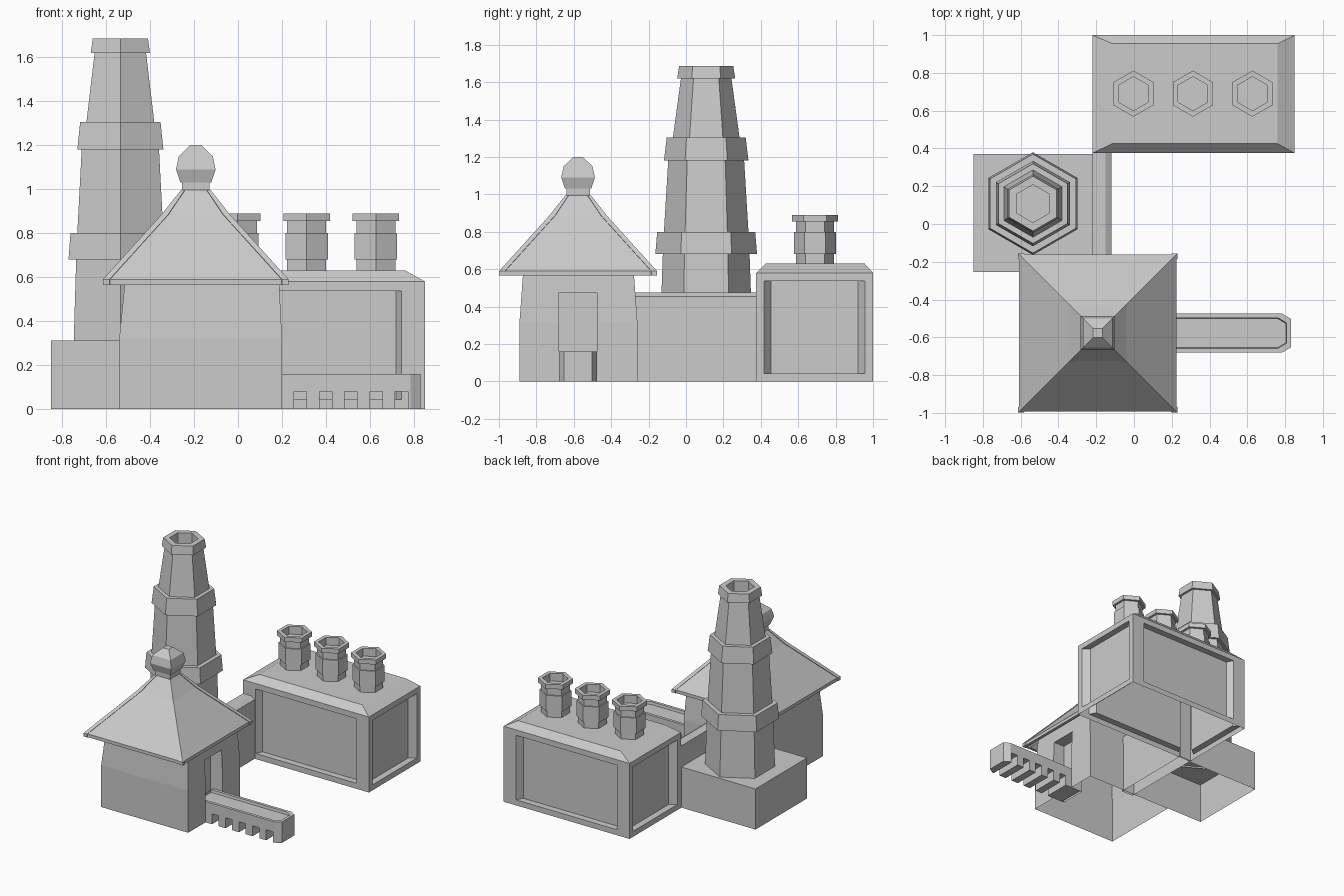
import bpy, bmesh, math

if "Cube" in bpy.data.objects:
    bpy.data.objects.remove(bpy.data.objects["Cube"])


def finish(name, bm):
    bmesh.ops.remove_doubles(bm, verts=bm.verts, dist=1e-5)
    bmesh.ops.recalc_face_normals(bm, faces=bm.faces)
    me = bpy.data.meshes.new(name)
    bm.to_mesh(me)
    bm.free()
    ob = bpy.data.objects.new(name, me)
    bpy.context.collection.objects.link(ob)
    return ob


def loft(rings, bottom=False, top=True):
    """Skin a stack of equal-length point rings."""
    bm = bmesh.new()
    vs = [[bm.verts.new(p) for p in r] for r in rings]
    n = len(vs[0])
    for a, b in zip(vs, vs[1:]):
        for i in range(n):
            j = (i + 1) % n
            bm.faces.new((a[i], a[j], b[j], b[i]))
    if bottom:
        bm.faces.new(vs[0][::-1])
    if top:
        bm.faces.new(vs[-1])
    bm.normal_update()
    return bm


def rect(x0, x1, y0, y1, z):
    return [(x0, y0, z), (x1, y0, z), (x1, y1, z), (x0, y1, z)]


def hexagon(cx, cy, r, z):
    return [(cx + r * math.cos(math.radians(30 + 60 * i)),
             cy + r * math.sin(math.radians(30 + 60 * i)), z) for i in range(6)]


def cut(ob, *boxes):
    """Subtract boxes, then apply the result to the object's mesh."""
    cutters = []
    for x0, x1, y0, y1, z0, z1 in boxes:
        c = finish("cutter", loft([rect(x0, x1, y0, y1, z0), rect(x0, x1, y0, y1, z1)], True))
        c.hide_render = True
        m = ob.modifiers.new("cut", 'BOOLEAN')
        m.operation, m.solver, m.object = 'DIFFERENCE', 'EXACT', c
        cutters.append(c)
    dg = bpy.context.evaluated_depsgraph_get()
    me = bpy.data.meshes.new_from_object(ob.evaluated_get(dg))
    ob.modifiers.clear()
    ob.data = me
    for c in cutters:
        bpy.data.objects.remove(c)


def open_bottom(ob):
    bm = bmesh.new()
    bm.from_mesh(ob.data)
    low = [f for f in bm.faces if all(v.co.z < 1e-4 for v in f.verts)]
    bmesh.ops.delete(bm, geom=low, context='FACES_ONLY')
    bm.to_mesh(ob.data)
    bm.free()


# House walls with a doorway on the right
walls = finish("house_walls", loft([
    rect(-.54, .20, -.89, -.26, 0), rect(-.54, .20, -.89, -.26, .32),
    rect(-.51, .185, -.868, -.282, .62)], True))
cut(walls, (.10, .4, -.68, -.475, -.1, .475))
open_bottom(walls)

# Flared roof with slightly raised hip ribs at the corners
CX, CY = -.192, -.577


def roof_ring(h, z, rib=.03, rise=.006):
    """Square ring; each side is panel, rib edge, corner, rib edge, panel."""
    side = [(h, -h), (h, -h + rib), (h - rise, -h + rib + .002),
            (h - rise, h - rib - .002), (h, h - rib)]
    pts = []
    for _ in range(4):
        pts += [(CX + x, CY + y, z) for x, y in side]
        side = [(-y, x) for x, y in side]
    return pts


finish("roof", loft([
    roof_ring(.30, .665), roof_ring(.40, .565), roof_ring(.422, .565), roof_ring(.422, .59),
    roof_ring(.155, .885), roof_ring(.12, .93, .025), roof_ring(.068, .995, .017, .004)]))

# Square finial
finish("finial", loft([rect(CX - h, CX + h, CY - h, CY + h, z) for h, z in (
    (.063, .99), (.063, 1.03), (.07, 1.03), (.09, 1.09), (.077, 1.15), (.025, 1.2))]))


# Conveyor with chamfered end, sunken belt and notched feet
def belt_ring(d, z):
    x0, x1, y0, y1, c = .12, .83 - d, -.68 + d, -.475 - d, .045
    return [(x0, y0, z), (x1 - c, y0, z), (x1, y0 + c * .6, z),
            (x1, y1 - c * .6, z), (x1 - c, y1, z), (x0, y1, z)]


conveyor = finish("conveyor", loft([belt_ring(0, 0), belt_ring(0, .16),
                                    belt_ring(.022, .16), belt_ring(.025, .14)], True))
cut(conveyor, *[(x, x + .057, -.8, -.3, -.1, .08)
                for x in (.255 + .115 * i for i in range(5))])

# Tower plinth and the passage linking it to the generator block
finish("tower_plinth", loft([rect(-.85, -.22, -.255, .37, z) for z in (0, .312)]))
finish("passage", loft([rect(-.22, -.12, -.28, .385, 0), rect(-.22, -.12, -.28, .385, .455),
                        rect(-.22, -.15, -.28, .385, .475)]))

# Tapered hexagonal tower with bands and a hollow mouth
TOWER = ((.245, .30), (.232, .68), (.272, .68), (.262, .80), (.226, .80), (.203, 1.18),
         (.226, 1.18), (.211, 1.305), (.178, 1.305), (.135, 1.62), (.155, 1.62),
         (.145, 1.685), (.10, 1.685), (.10, 1.58))
finish("tower", loft([hexagon(-.535, .108, r, z) for r, z in TOWER]))

# Generator block: bevelled lid and recessed wall panels
block = loft([rect(-.22, .85, .375, 1.0, 0), rect(-.22, .85, .375, 1.0, .58),
              rect(-.115, .76, .425, .955, .63)], True)
bmesh.ops.recalc_face_normals(block, faces=block.faces)
sides = [f for f in block.faces if abs(f.normal.z) < .1]
for f in sides:
    long_side = abs(f.normal.y) > .5
    bmesh.ops.inset_region(block, faces=[f], thickness=.06)
    if long_side:
        mid = f.calc_center_median()
        for v in f.verts:
            v.co.x = mid.x + (v.co.x - mid.x) * .87
    # straight recess with slightly narrowed floor
    bmesh.ops.inset_region(block, faces=[f], thickness=0, depth=-.05)
    mid = f.calc_center_median()
    for v in f.verts:
        v.co.x = mid.x + (v.co.x - mid.x) * .94
        v.co.y = mid.y + (v.co.y - mid.y) * .86
open_bottom(finish("generator_block", block))

# Three hollow hexagonal chimney pots
POT = ((.102, .62), (.102, .68), (.112, .68), (.112, .80), (.102, .80), (.102, .855),
       (.122, .855), (.122, .89), (.09, .89), (.09, .83))
for i in range(3):
    finish(f"chimney_pot_{i + 1}", loft([hexagon(-.003 + .315 * i, .69, r, z) for r, z in POT]))
